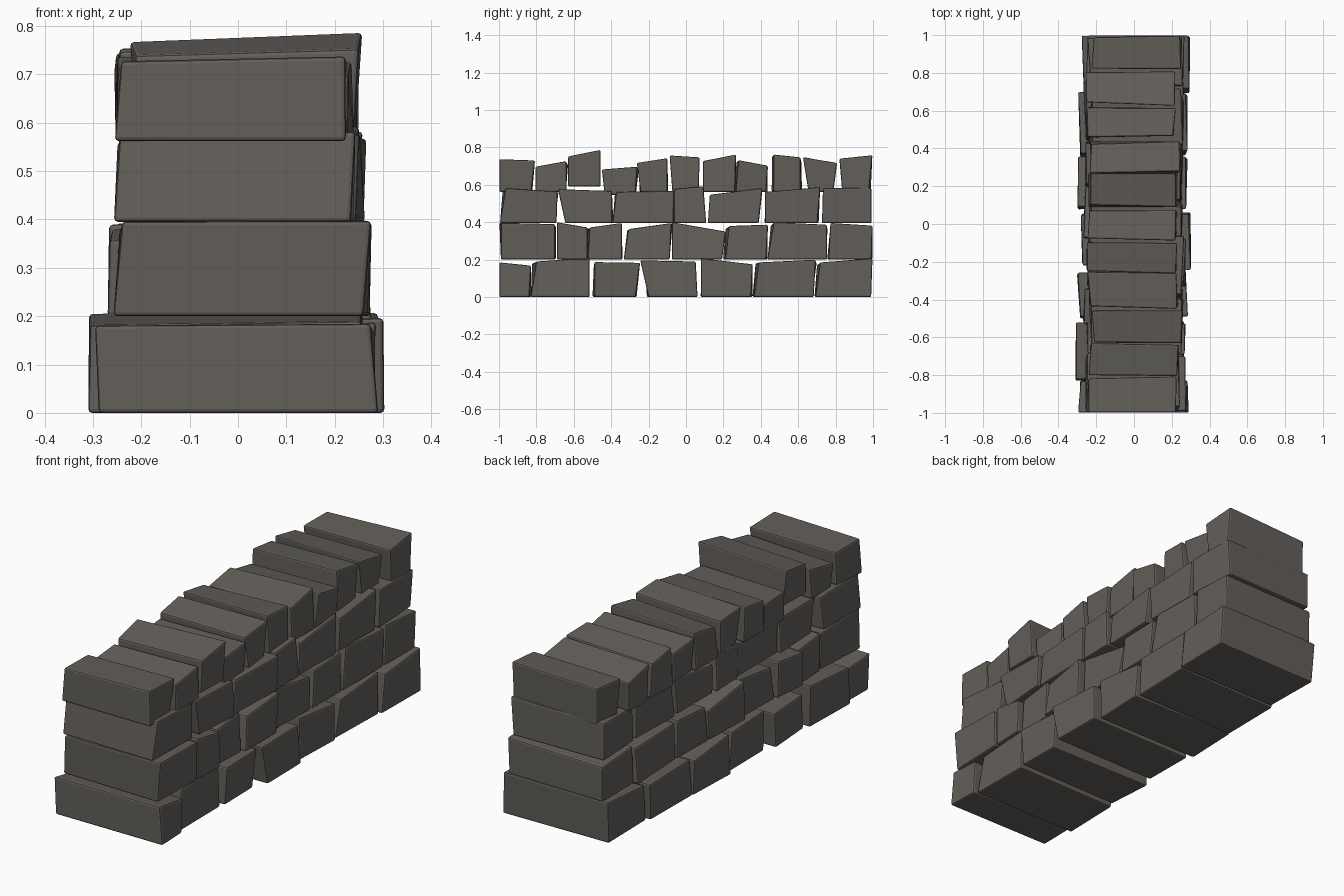
import bpy, bmesh, random

random.seed(11)
stone_mat = bpy.data.materials.new("dark grey stone")
stone_mat.diffuse_color = (0.125, 0.115, 0.103, 1)


def stone(name, base, x0, x1, yl, yr, zl, zr, lean_l=0, lean_r=0):
    """One rough block: profile in the y-z plane, run through x, slightly irregular."""
    j = lambda a: random.uniform(-a, a)
    shift = j(0.012)
    bm = bmesh.new()
    rings = []
    for side, x in enumerate((x0, x1)):
        # the far (-x) end is a little lower and its sides wander
        w = 0.012 if side == 0 else 0
        prof = [(yl + j(w), base), (yr + j(w), base),
                (yr + lean_r * (0.6 if w else 1) + j(w), zr - random.uniform(0, w * 1.6)),
                (yl + lean_l * (0.6 if w else 1) + j(w), zl - random.uniform(0, w * 1.6))]
        rings.append([bm.verts.new((x + shift + j(0.01), max(-.998, min(.997, y)), z))
                      for y, z in prof])
    a, b = rings
    bm.faces.new(a)
    bm.faces.new(b[::-1])
    for i in range(4):
        k = (i + 1) % 4
        bm.faces.new((a[i], b[i], b[k], a[k]))
    bmesh.ops.recalc_face_normals(bm, faces=bm.faces)
    # worn edges
    bmesh.ops.bevel(bm, geom=list(bm.edges), offset=0.008, segments=2,
                    profile=0.5, affect='EDGES', clamp_overlap=True)
    me = bpy.data.meshes.new(name)
    bm.to_mesh(me)
    bm.free()
    me.materials.append(stone_mat)
    bpy.context.collection.objects.link(bpy.data.objects.new(name, me))


def course(label, base, x0, x1, stones, bases={}, shifts={}):
    for i, s in enumerate(stones, 1):
        d = shifts.get(i, 0)
        stone(f"{label}_stone_{i}", bases.get(i, base), x0 + d, x1 + d, *s)


# each stone: left y, right y, left top z, right top z, left lean, right lean
course("bottom_course", 0, -0.287, 0.282, [
    (-1, -.838, .185, .168, 0, .01),
    (-.83, -.515, .19, .21, .03, 0),
    (-.49, -.27, .187, .183, 0, .025),
    (-.2, .062, .196, .19, -.045, -.01),
    (.08, .347, .207, .175, 0, .01),
    (.363, .683, .185, .2, .025, .01),
    (.692, .99, .185, .207, .025, .007)],
    shifts={2: -.01, 4: .005, 6: -.012, 7: .012})

course("second_course", .2, -0.258, 0.258, [
    (-.99, -.7, .397, .39),
    (-.69, -.527, .4, .372),
    (-.525, -.342, .372, .396, .01, 0),
    (-.333, -.087, .363, .396, .025, .01),
    (-.075, .193, .4, .35, 0, .02),
    (.21, .428, .38, .387, .02, .01),
    (.435, .753, .4, .387, .035, 0),
    (.762, .992, .396, .382, .01, .005)])

course("third_course", .395, -0.238, 0.25, [
    (-.995, -.692, .582, .563, .03, .005),
    (-.645, -.397, .577, .567, -.04, 0),
    (-.393, -.068, .562, .567, .02, .005),
    (-.065, .108, .577, .592, 0, -.015),
    (.117, .388, .547, .582, .01, .02),
    (.422, .703, .562, .587, 0, .015),
    (.727, .992, .582, .582, .005, 0)])

course("top_course", .562, -0.238, 0.225, [
    (-.998, -.827, .737, .73, 0, .02),
    (-.805, -.64, .697, .727),
    (-.63, -.457, .752, .787),
    (-.435, -.27, .682, .697, -.015, .01),
    (-.243, -.1, .717, .742, -.02, 0),
    (-.073, .068, .757, .747, -.015, .005),
    (.09, .262, .727, .762, 0, .005),
    (.265, .428, .732, .702, .015, .01),
    (.467, .613, .762, .747),
    (.655, .788, .747, .717, -.03, .02),
    (.835, .978, .74, .758, -.015, .02)],
    {3: .59, 4: .546}, {3: .02, 11: .008})
